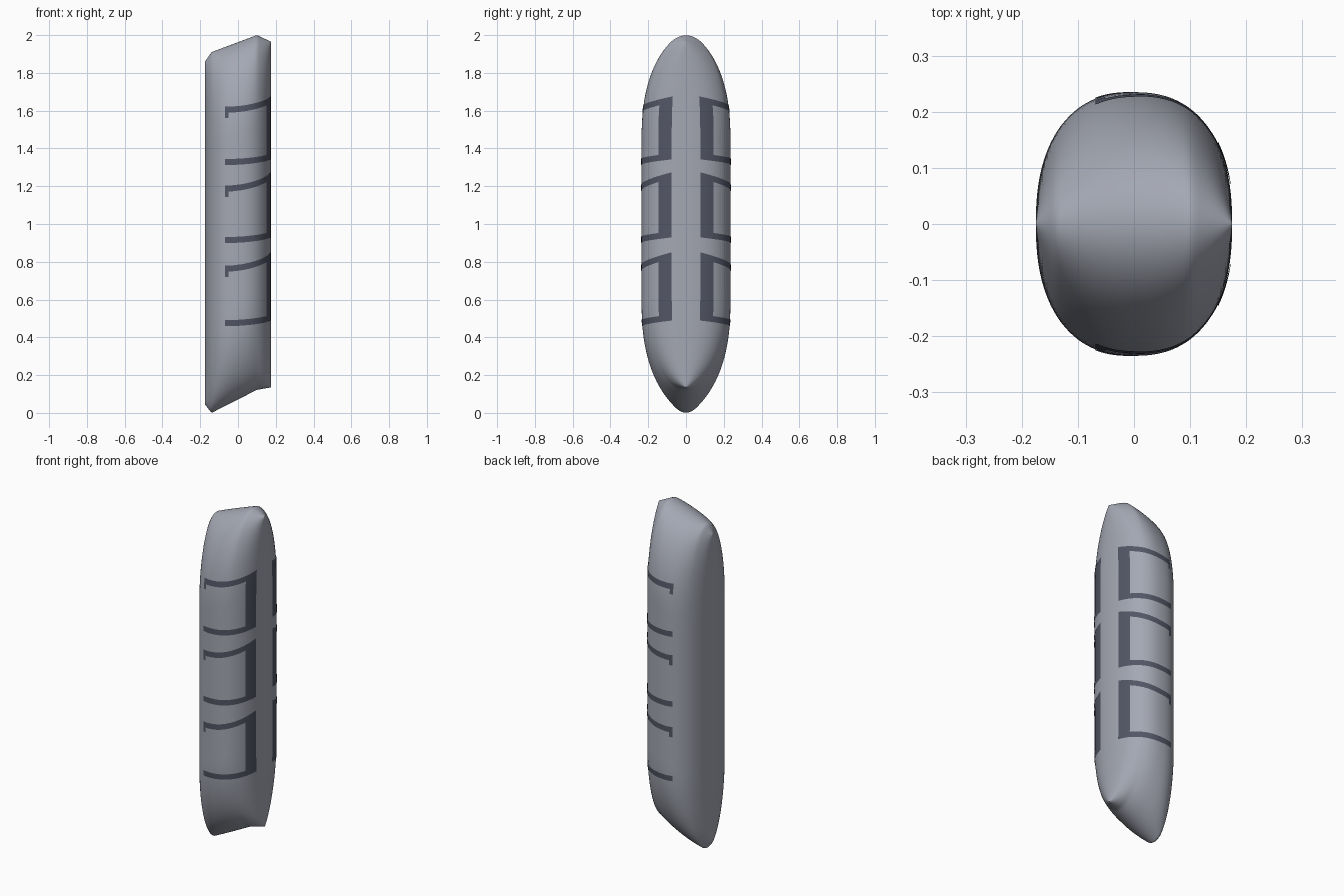
import bpy, bmesh
from math import sin, cos, pi, asin, acos

if "Cube" in bpy.data.objects:
    bpy.data.objects.remove(bpy.data.objects["Cube"])

HALF_X, HALF_Y, POWER = 0.175, 0.235, 2.35
TOP = [(-0.175, 1.86), (-0.14, 1.91), (0.1, 2.0), (0.175, 1.965)]
BOTTOM = [(-0.175, 0.045), (-0.14, 0.0), (0.1, 0.122), (0.175, 0.135)]


def material(name, rgb):
    m = bpy.data.materials.new(name)
    m.use_nodes = True
    m.diffuse_color = (*rgb, 1)
    m.node_tree.nodes["Principled BSDF"].inputs["Base Color"].default_value = (*rgb, 1)
    return m


def along(points, x):
    """Height of a slanted end line at x."""
    for (x0, z0), (x1, z1) in zip(points, points[1:]):
        if x <= x1:
            return z0 + (z1 - z0) * (x - x0) / (x1 - x0)
    return points[-1][1]


def spow(v, p):
    return abs(v) ** p * (1 if v >= 0 else -1)


def end_width(distance, length):
    """Rounded narrowing towards an end."""
    u = max(0, 1 - max(0, distance) / length)
    return max(0, 1 - u ** 2.2) ** 0.5


def surface(angle, z=None, t=None, lift=0):
    """Point on the bar at an angle, at height z or at fraction t of its length."""
    x = HALF_X * spow(cos(angle), 2 / POWER)
    lo, hi = along(BOTTOM, x), along(TOP, x)
    if z is None:
        z = lo + (hi - lo) * t
    w = HALF_Y * min(end_width(hi - z, 0.5), end_width(z - lo, 0.5))
    y = w * spow(sin(angle), 2 / POWER)
    return x * (1 + lift / HALF_X), y * (1 + lift / HALF_Y), z


def finish(bm, name, mat):
    mesh = bpy.data.meshes.new(name)
    bm.to_mesh(mesh)
    bm.free()
    obj = bpy.data.objects.new(name, mesh)
    bpy.context.collection.objects.link(obj)
    mesh.materials.append(mat)
    for p in mesh.polygons:
        p.use_smooth = True
    return obj


def add_grid(bm, rows, flip=False):
    verts = [[bm.verts.new(p) for p in row] for row in rows]
    for a, b in zip(verts, verts[1:]):
        for i in range(len(a) - 1):
            quad = [a[i], a[i + 1], b[i + 1], b[i]]
            bm.faces.new(quad[::-1] if flip else quad)


grey = material("steel grey", (0.37, 0.39, 0.45))
dark = material("dark slate", (0.085, 0.092, 0.13))

# Bar: rounded section closing to a slanted seam at both ends
SEGS, ROWS = 96, 72
bm = bmesh.new()
add_grid(bm, [[surface(2 * pi * s / SEGS, t=(1 - cos(pi * r / ROWS)) / 2)
               for s in range(SEGS + 1)] for r in range(ROWS + 1)])
bmesh.ops.remove_doubles(bm, verts=bm.verts, dist=0.0001)
bmesh.ops.recalc_face_normals(bm, faces=bm.faces)
bar = finish(bm, "bar_body", grey)

# Bracket inlays: an upright near the wide side with two arms wrapping round
UPRIGHT_START = asin((0.075 / HALF_Y) ** (POWER / 2))
UPRIGHT_END = asin((0.145 / HALF_Y) ** (POWER / 2))
ARM_END = acos(-(0.068 / HALF_X) ** (POWER / 2))


def rise(angle):
    """Arms climb towards the upright."""
    return max(0, (1.75 - angle) / (1.75 - UPRIGHT_START)) ** 1.3


def patch(bm, start, end, low, high, side, cols, rows):
    """Surface-hugging plate between two height curves."""
    grid = []
    for r in range(rows + 1):
        row = []
        for c in range(cols + 1):
            a = start + (end - start) * c / cols
            x, y, z = surface(a, z=low(a) + (high(a) - low(a)) * r / rows, lift=0.002)
            row.append((x, side * y, z))
        grid.append(row)
    add_grid(bm, grid, side < 0)


BRACKETS = {"upper": (1.328, 1.605, 0.03, 0.055),
            "middle": (0.915, 1.188, 0.03, 0.07),
            "lower": (0.475, 0.764, 0.03, 0.07)}
THICK = 0.016
for label, (z_low, z_high, climb_low, climb_high) in BRACKETS.items():
    def lower_arm(a):
        return z_low + climb_low * rise(a)

    def upper_arm(a):
        return z_high + climb_high * rise(a)

    for side, word in ((-1, "front"), (1, "back")):
        bm = bmesh.new()
        patch(bm, UPRIGHT_START, UPRIGHT_END, lambda a: lower_arm(a) - THICK,
              lambda a: upper_arm(a) + THICK, side, 6, 12)
        for arm in (lower_arm, upper_arm):
            patch(bm, UPRIGHT_END, ARM_END, lambda a: arm(a) - THICK,
                  lambda a: arm(a) + THICK, side, 24, 2)
        # Hooked tip of the upper arm
        patch(bm, ARM_END - 0.1, ARM_END, lambda a: upper_arm(a) - 0.045,
              lambda a: upper_arm(a) - THICK, side, 3, 2)
        finish(bm, f"{label}_bracket_{word}", dark)
